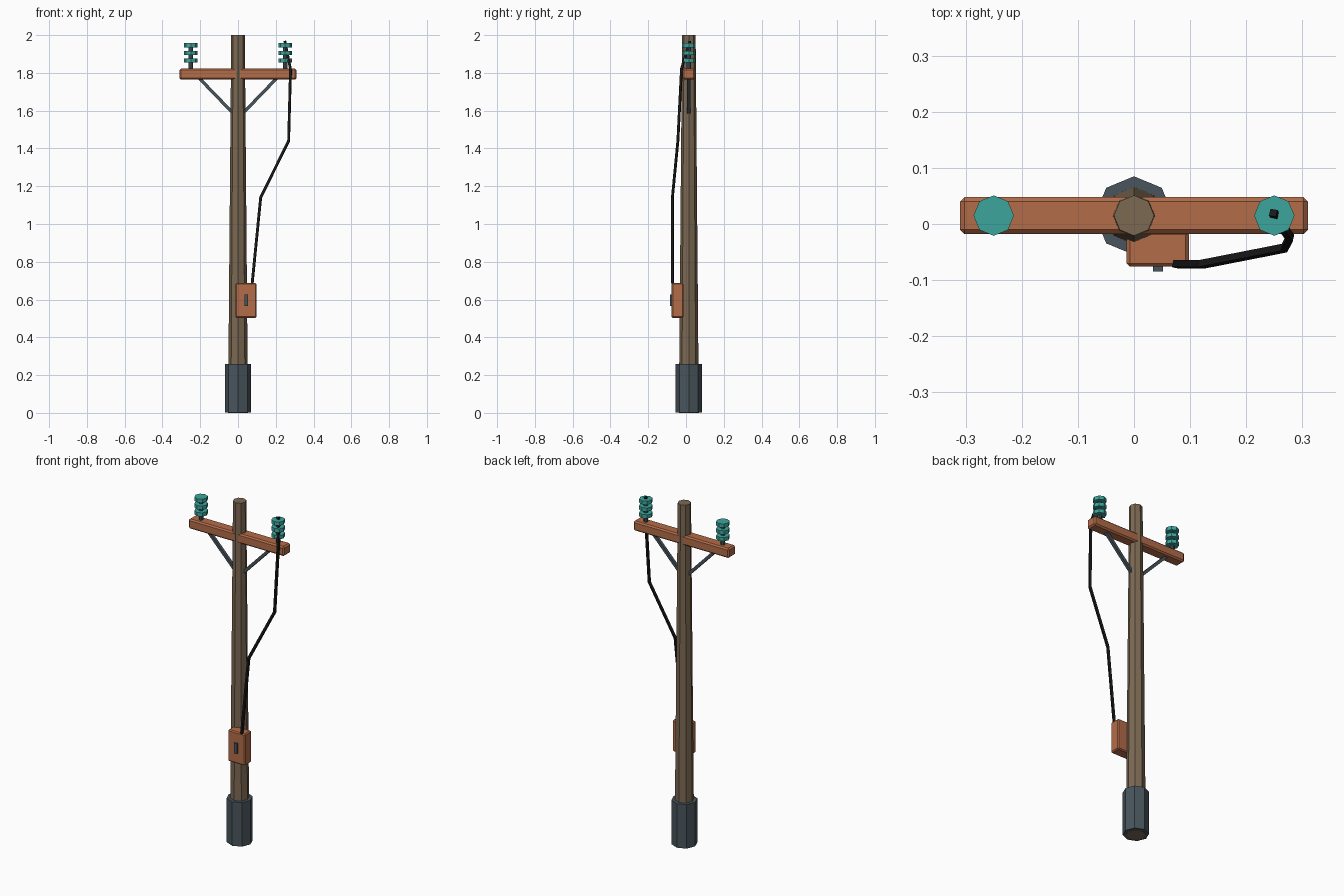
import bpy
from math import pi
from mathutils import Vector

if "Cube" in bpy.data.objects:
    bpy.data.objects.remove(bpy.data.objects["Cube"])

CY = 0.015  # y of the pole axis


def material(name, rgb):
    m = bpy.data.materials.new(name)
    m.diffuse_color = (*rgb, 1)
    m.use_nodes = True
    m.node_tree.nodes["Principled BSDF"].inputs["Base Color"].default_value = m.diffuse_color
    return m


WOOD = material("weathered_wood", (0.20, 0.14, 0.085))
RUST = material("orange_brown", (0.45, 0.15, 0.065))
TEAL = material("teal_glass", (0.045, 0.38, 0.34))
STEEL = material("slate_steel", (0.065, 0.09, 0.107))
BLACK = material("black_rubber", (0.01, 0.01, 0.01))


def finish(name, mat, bevel=0):
    o = bpy.context.object
    o.name = name
    o.data.materials.append(mat)
    if bevel:
        b = o.modifiers.new("bevel", 'BEVEL')
        b.width = bevel
        b.segments = 1
    return o


def octagon(name, x, z0, z1, r0, r1, mat):
    bpy.ops.mesh.primitive_cone_add(vertices=8, radius1=r0, radius2=r1, depth=z1 - z0,
                                    location=(x, CY, (z0 + z1) / 2))
    return finish(name, mat)


def box(name, lo, hi, mat, bevel=0):
    lo, hi = Vector(lo), Vector(hi)
    bpy.ops.mesh.primitive_cube_add(size=1, location=(lo + hi) / 2)
    bpy.context.object.scale = hi - lo
    bpy.ops.object.transform_apply(location=False, rotation=False, scale=True)
    return finish(name, mat, bevel)


def bar(name, a, b, width, depth, mat):
    a, b = Vector(a), Vector(b)
    bpy.ops.mesh.primitive_cube_add(size=1, location=(a + b) / 2)
    o = bpy.context.object
    o.scale = (width, depth, (b - a).length)
    o.rotation_euler = (b - a).to_track_quat('Z', 'Y').to_euler()
    d = b - a
    o.rotation_euler = Vector((0, 0, 1)).rotation_difference(d).to_euler()
    return finish(name, mat)


# Pole and its foot sleeve
octagon("pole", 0, 0, 2.0, 0.053, 0.036, WOOD)
octagon("base_sleeve", 0, 0.002, 0.26, 0.07, 0.07, STEEL)

# Crossarm
box("crossarm", (-0.31, -0.018, 1.765), (0.31, 0.048, 1.822), RUST, 0.008)

# Braces and insulators on both sides
for side, s in (("left", -1), ("right", 1)):
    bar(f"brace_{side}", (s * 0.02, CY, 1.58), (s * 0.215, CY, 1.782), 0.017, 0.017, STEEL)
    octagon(f"insulator_pin_{side}", s * 0.25, 1.81, 1.945, 0.012, 0.012, STEEL)
    for i in range(3):
        z = 1.855 + i * 0.04
        octagon(f"insulator_disc_{side}_{i + 1}", s * 0.25, z, z + 0.022, 0.036, 0.036, TEAL)

# Junction box with its handle
box("junction_box", (-0.013, -0.076, 0.503), (0.098, -0.013, 0.688), RUST, 0.006)
box("box_handle", (0.034, -0.085, 0.565), (0.052, -0.07, 0.626), STEEL)

# Cable from the right insulator down to the box
path = [(0.248, 0.02, 1.968), (0.278, -0.024, 1.82), (0.268, -0.043, 1.44),
        (0.12, -0.072, 1.14), (0.075, -0.072, 0.685)]
cu = bpy.data.curves.new("cable", 'CURVE')
cu.dimensions = '3D'
cu.bevel_depth = 0.009
cu.bevel_resolution = 0
cu.use_fill_caps = True
sp = cu.splines.new('POLY')
sp.points.add(len(path) - 1)
for p, co in zip(sp.points, path):
    p.co = (*co, 1)
sp.use_smooth = False
cable = bpy.data.objects.new("cable", cu)
cu.materials.append(BLACK)
bpy.context.collection.objects.link(cable)
